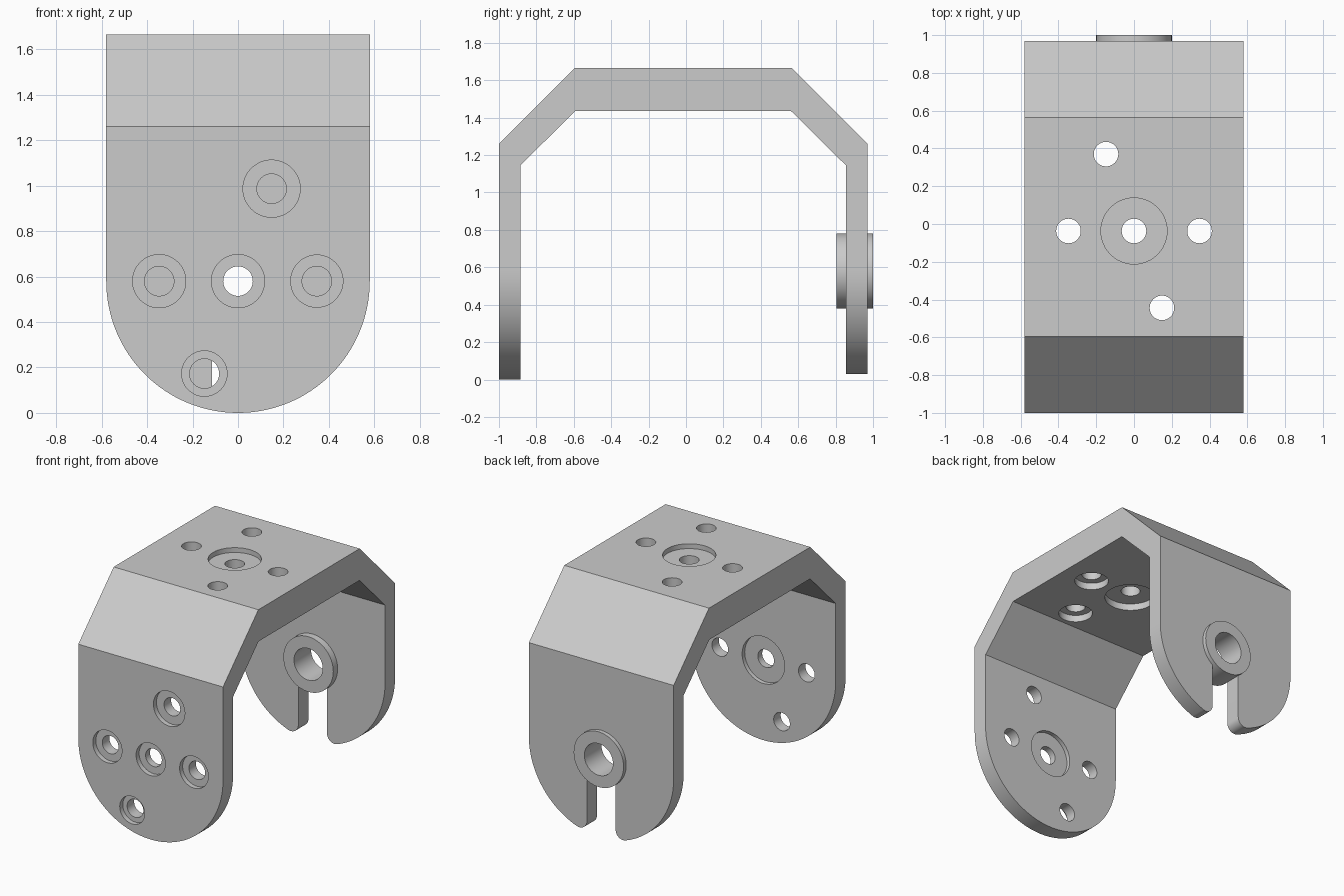
import bpy, bmesh
from math import pi, cos, sin, sqrt, atan2
from mathutils import Matrix, Vector

cube = bpy.data.objects.get("Cube")
if cube:
    bpy.data.objects.remove(cube, do_unlink=True)

grey = bpy.data.materials.new("plain grey")
grey.use_nodes = True
grey.diffuse_color = (0.6, 0.6, 0.6, 1)
grey.node_tree.nodes["Principled BSDF"].inputs["Base Color"].default_value = (0.6, 0.6, 0.6, 1)

HALF = 0.58          # half width and tip radius of the plates
AXIS = 0.58          # height of the pivot axis
SPAN_Y = -0.037      # centre of the top hole pattern
BORE = 0.065


def make_object(name, bm):
    bmesh.ops.recalc_face_normals(bm, faces=bm.faces)
    mesh = bpy.data.meshes.new(name)
    bm.to_mesh(mesh)
    bm.free()
    mesh.materials.append(grey)
    obj = bpy.data.objects.new(name, mesh)
    bpy.context.collection.objects.link(obj)
    return obj


def prism(name, points, offset):
    """Extrude a closed outline of 3D points by an offset."""
    bm = bmesh.new()
    face = bm.faces.new([bm.verts.new(p) for p in points])
    side = bmesh.ops.extrude_face_region(bm, geom=[face])["geom"]
    verts = [v for v in side if isinstance(v, bmesh.types.BMVert)]
    bmesh.ops.translate(bm, verts=verts, vec=offset)
    return make_object(name, bm)


def cylinder(name, start, end, radius, segments=48):
    start, end = Vector(start), Vector(end)
    axis = end - start
    bm = bmesh.new()
    matrix = Matrix.Translation((start + end) / 2) @ axis.to_track_quat('Z', 'Y').to_matrix().to_4x4()
    bmesh.ops.create_cone(bm, cap_ends=True, segments=segments, radius1=radius,
                          radius2=radius, depth=axis.length, matrix=matrix)
    return make_object(name, bm)


def combine(target, tool, operation):
    """Apply a boolean and remove the tool."""
    mod = target.modifiers.new("cut", 'BOOLEAN')
    mod.operation = operation
    mod.solver = 'EXACT'
    mod.object = tool
    bpy.context.view_layer.objects.active = target
    bpy.ops.object.modifier_apply(modifier=mod.name)
    bpy.data.objects.remove(tool, do_unlink=True)


def drill_y(x, z, y0, y1, radius):
    combine(bracket, cylinder("drill", (x, y0, z), (x, y1, z), radius), 'DIFFERENCE')


def drill_z(x, y, z0, z1, radius):
    combine(bracket, cylinder("drill", (x, y, z0), (x, y, z1), radius), 'DIFFERENCE')


# Bent strip seen from the side
strip = [(-1, -0.1), (-1, 1.26), (-0.595, 1.665), (0.565, 1.665), (0.97, 1.26), (0.97, -0.1),
         (0.855, -0.1), (0.855, 1.145), (0.562, 1.435), (-0.593, 1.435), (-0.885, 1.145), (-0.885, -0.1)]
bracket = prism("bracket", [(-0.7, y, z) for y, z in strip], (1.4, 0, 0))

# Round plate tips
tip = [(HALF * cos(a), -1.2, AXIS + HALF * sin(a)) for a in (pi + pi * i / 64 for i in range(65))]
combine(bracket, prism("tip_shape", tip + [(HALF, -1.2, 2), (-HALF, -1.2, 2)], (0, 2.4, 0)), 'INTERSECT')

# Rear slot with filleted mouth
slot, fillet = 0.115, 0.06
cx = slot + fillet
drop = sqrt((HALF - fillet) ** 2 - cx ** 2)
cz = AXIS - drop
last = 2 * pi + atan2(-drop, cx)
half = [(slot, AXIS)]
for i in range(13):
    a = pi + (last - pi) * i / 12
    half.append((cx + fillet * cos(a), cz + fillet * sin(a)))
half += [(0.66 * cos(last), AXIS + 0.66 * sin(last)), (0.2, -0.2)]
outline = half + [(-x, z) for x, z in reversed(half)]
combine(bracket, prism("slot_shape", [(x, 0.7, z) for x, z in outline], (0, 0.5, 0)), 'DIFFERENCE')

# Rear bearing ring
combine(bracket, cylinder("bearing_ring", (0, 0.805, AXIS), (0, 1, AXIS), 0.2, 64), 'UNION')
drill_y(0, AXIS, 0.7, 1.1, slot)

# Hole pattern shared by the front plate and the top: offsets and front counterbore radius
pattern = [(0, 0, 0.117), (0.347, 0, 0.115), (-0.347, 0, 0.117), (0.148, 0.407, 0.126), (-0.148, -0.407, 0.1)]
for dx, dz, sink in pattern:
    drill_y(dx, AXIS + dz, -1.1, -0.965, sink)
    drill_y(dx, AXIS + dz, -1.1, -0.8, BORE)
    drill_z(-dx, SPAN_Y + dz, 1.3, 1.485, 0.115 if dx else 0.175)
    drill_z(-dx, SPAN_Y + dz, 1.3, 1.8, BORE)

# Shallow round recesses at the pattern centres
drill_y(0, AXIS, -0.915, -0.8, 0.17)
drill_z(0, SPAN_Y, 1.63, 1.8, 0.175)

bpy.ops.object.select_all(action='DESELECT')
bracket.select_set(True)
bpy.context.view_layer.objects.active = bracket
bpy.ops.object.shade_smooth_by_angle(angle=pi / 6)
